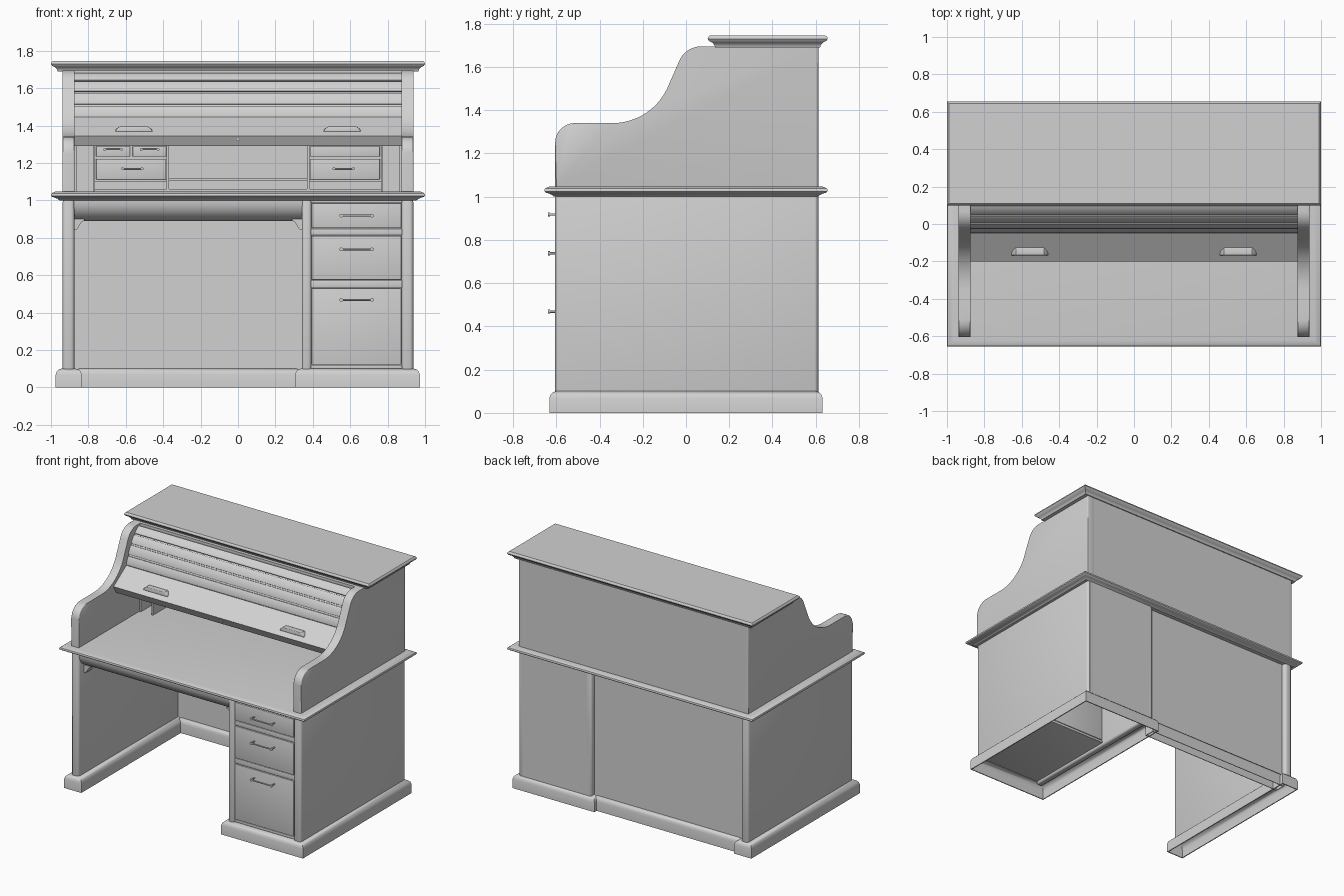
import bpy, bmesh, math
from mathutils import Vector

if "Cube" in bpy.data.objects:
    bpy.data.objects.remove(bpy.data.objects["Cube"])

SHADE = (0.64, 0.64, 0.64, 1)
grey = bpy.data.materials.new("plain_grey")
grey.use_nodes = True
grey.diffuse_color = SHADE
grey.node_tree.nodes["Principled BSDF"].inputs["Base Color"].default_value = SHADE
parts = []


def finish(name, bm):
    bmesh.ops.recalc_face_normals(bm, faces=bm.faces)
    mesh = bpy.data.meshes.new(name)
    bm.to_mesh(mesh)
    bm.free()
    mesh.materials.append(grey)
    obj = bpy.data.objects.new(name, mesh)
    bpy.context.collection.objects.link(obj)
    parts.append(obj)
    return obj


def loft(name, x, y, levels, ring=False):
    """Stack of rectangles; each level is (inset, height). A ring leaves the middle open."""
    bm = bmesh.new()
    loops = [[bm.verts.new(p) for p in ((x[0] + i, y[0] + i, z), (x[1] - i, y[0] + i, z),
                                        (x[1] - i, y[1] - i, z), (x[0] + i, y[1] - i, z))]
             for i, z in levels]
    pairs = list(zip(loops, loops[1:]))
    if ring:
        pairs.append((loops[-1], loops[0]))
    else:
        bm.faces.new(loops[0])
        bm.faces.new(loops[-1])
    for a, b in pairs:
        for k in range(4):
            n = (k + 1) % 4
            bm.faces.new((a[k], a[n], b[n], b[k]))
    return finish(name, bm)


def box(name, x, y, z, bevel=0.0, segments=3):
    bm = bmesh.new()
    bmesh.ops.create_cube(bm, size=1)
    for v in bm.verts:
        v.co = [r[0] + (c + 0.5) * (r[1] - r[0]) for c, r in zip(v.co, (x, y, z))]
    if bevel:
        bmesh.ops.bevel(bm, geom=bm.edges[:], offset=bevel, segments=segments,
                        profile=0.5, affect='EDGES')
    return finish(name, bm)


def prism(name, points, span, axis="x", bevel=0.0):
    """Outline in the plane across the axis, pulled along the span."""
    bm = bmesh.new()
    def at(p, t):
        return (t, p[0], p[1]) if axis == "x" else (p[0], t, p[1])
    ends = [[bm.verts.new(at(p, t)) for p in points] for t in span]
    caps = [bm.faces.new(e) for e in ends]
    for k in range(len(points)):
        n = (k + 1) % len(points)
        bm.faces.new((ends[0][k], ends[0][n], ends[1][n], ends[1][k]))
    if bevel:
        edges = list({e for f in caps for e in f.edges})
        bmesh.ops.bevel(bm, geom=edges, offset=bevel, segments=3, profile=0.5, affect='EDGES')
    return finish(name, bm)


def rod(name, a, b, radius):
    a, b = Vector(a), Vector(b)
    bm = bmesh.new()
    bmesh.ops.create_cone(bm, cap_ends=True, segments=12, radius1=radius, radius2=radius,
                          depth=(b - a).length)
    turn = Vector((0, 0, 1)).rotation_difference(b - a).to_matrix()
    for v in bm.verts:
        v.co = turn @ v.co + (a + b) / 2
    return finish(name, bm)


def pull(name, x, y, z, half, out, r):
    """Bar handle on two posts with round ends."""
    rod(name + "_bar", (x - half, y - out, z), (x + half, y - out, z), r)
    for s in (-1, 1):
        rod(name + "_post", (x + s * half, y, z), (x + s * half, y - out, z), r)
        rod(name + "_end", (x + s * half, y - out - r, z), (x + s * half, y - out + r, z), r * 1.9)


def arc(cy, cz, r, a0, a1, n=8):
    return [(cy + r * math.cos(math.radians(a0 + (a1 - a0) * k / n)),
             cz + r * math.sin(math.radians(a0 + (a1 - a0) * k / n))) for k in range(n + 1)]


# Moulded desktop and crown
edge = [(0.045, 1.0), (0.035, 1.008), (0.022, 1.014), (0.008, 1.018), (0.001, 1.024), (0, 1.03),
        (0.003, 1.037), (0.012, 1.042), (0.022, 1.046), (0.034, 1.048)]
loft("desktop", (-1, 1), (-0.655, 0.655), edge)
loft("crown", (-1, 1), (0.1, 0.655), [(0.035, 1.69), (0.032, 1.7), (0.022, 1.712), (0.006, 1.72),
                                      (0, 1.73), (0.002, 1.738), (0.01, 1.745)])

# Scrolled upper sides and back
scroll = ([(0.612, 1.04), (-0.605, 1.04)] + arc(-0.515, 1.25, 0.09, 180, 90)
          + [(-0.44, 1.34), (-0.36, 1.34)] + arc(-0.34, 1.62, 0.28, 270, 340, 12)
          + arc(0.07, 1.585, 0.11, 160, 90) + [(0.612, 1.695)])
for s, side in ((-1, "right"), (1, "left")):
    prism(side + "_scroll_panel", scroll, (s * 0.875, s * 0.937), bevel=0.006)
box("upper_back", (-0.9, 0.9), (0.575, 0.612), (1.04, 1.695))
box("upper_ceiling", (-0.88, 0.88), (0.11, 0.6), (1.67, 1.695))

# Roll shutter: bottom rail and domed slats
prism("shutter_rail", [(-0.2, 1.345), (-0.17, 1.29), (-0.02, 1.4), (-0.05, 1.445)], (-0.875, 0.875))
joints = [Vector(p) for p in ((-0.05, 1.44), (-0.028, 1.51), (0.003, 1.58), (0.045, 1.64), (0.1, 1.685))]
for a, b in zip(joints, joints[1:]):
    along = b - a
    out = Vector((-along.y, along.x)).normalized()
    dome = [a + along * t + out * h for t, h in ((0.0, -0.025), (0.0, -0.009), (0.08, -0.009),
            (0.08, 0.0), (0.25, 0.004), (0.75, 0.004), (0.93, 0.0), (0.93, -0.009),
            (1.0, -0.009), (1.0, -0.025))]
    prism("shutter_slat", dome, (-0.875, 0.875))
for x in (-0.557, 0.557):
    prism("shutter_grip", [(x - 0.1, 1.366), (x + 0.1, 1.366), (x + 0.095, 1.38), (x + 0.075, 1.395),
                           (x - 0.075, 1.395), (x - 0.095, 1.38)], (-0.168, -0.125), "y", 0.005)
rod("shutter_lock", (0, -0.197, 1.324), (0, -0.17, 1.324), 0.008)

# Pigeonhole cabinet, set well back, with open side cells further forward
FACE = 0.32
box("pigeonhole_top", (-0.875, 0.875), (FACE, 0.58), (1.29, 1.305))
box("pigeonhole_shelf", (-0.765, 0.765), (FACE, 0.58), (1.048, 1.06))
box("middle_shelf", (-0.37, 0.37), (FACE + 0.02, 0.58), (1.105, 1.117))
for s in (-1, 1):
    box("bank_divider", sorted((s * 0.37, s * 0.381)), (FACE, 0.58), (1.048, 1.3))
    for x in (0.765, 0.862):
        box("side_cell_wall", sorted((s * x, s * (x + 0.011))), (0.1, 0.58), (1.048, 1.3))
    box("side_cell_top", sorted((s * 0.765, s * 0.873)), (0.1, 0.58), (1.29, 1.305))
    box("small_drawer", sorted((s * 0.384, s * 0.758)), (FACE + 0.005, 0.55), (1.112, 1.222), 0.002)
    box("drawer_rail", sorted((s * 0.375, s * 0.77)), (FACE + 0.015, 0.55), (1.1, 1.29))
    pull("small_pull", s * 0.565, FACE + 0.005, 1.17, 0.052, 0.02, 0.004)
for x in (-0.668, -0.473):
    box("letter_drawer", (x - 0.09, x + 0.09), (FACE + 0.005, 0.55), (1.234, 1.289), 0.002)
    pull("letter_pull", x, FACE + 0.005, 1.272, 0.045, 0.02, 0.004)
box("wide_letter_drawer", (0.384, 0.758), (FACE + 0.005, 0.55), (1.234, 1.289), 0.002)

# Lower carcass: end panels, pedestal walls, knee-space back
box("end_panel_right", (-0.937, -0.875), (-0.605, 0.612), (0.08, 1.01), 0.018)
box("end_panel_left", (0.875, 0.937), (-0.605, 0.612), (0.08, 1.01), 0.018)
box("pedestal_inner_wall", (0.342, 0.392), (-0.605, 0.612), (0.08, 1.01), 0.015)
box("pedestal_back", (0.36, 0.92), (0.575, 0.612), (0.08, 1.01))
box("knee_back", (-0.9, 0.36), (0.55, 0.58), (0.08, 1.01))

# Plinths: thin skirting shells, open underneath
skirt = [(0, 0), (0, 0.068), (0.006, 0.085), (0.018, 0.096), (0.038, 0.102),
         (0.042, 0.094), (0.022, 0.086), (0.011, 0.075), (0.007, 0.062), (0.007, 0)]
loft("pedestal_plinth", (0.305, 0.972), (-0.632, 0.632), skirt, True)
loft("end_plinth", (-0.975, -0.835), (-0.632, 0.632), skirt, True)
loft("back_plinth", (-0.87, 0.335), (0.525, 0.605), [(i * 0.7, z) for i, z in skirt], True)

# Pedestal drawers, rails and handles
for z0, z1, hz in ((0.122, 0.53, 0.468), (0.575, 0.81, 0.738), (0.852, 0.985, 0.918)):
    box("drawer", (0.394, 0.873), (-0.598, 0.12), (z0, z1), 0.003)
    pull("drawer_pull", 0.634, -0.598, hz, 0.082, 0.036, 0.005)
for z0, z1 in ((0.1, 0.12), (0.533, 0.572), (0.813, 0.849), (0.988, 1.005)):
    box("pedestal_rail", (0.39, 0.877), (-0.596, 0.12), (z0, z1), 0.004)

# Knee apron with rounded underside and corner brackets
cove = arc(-0.49, 1.0, 0.11, 180, 262) + [(-0.47, 0.89), (-0.47, 1.0)]
prism("knee_apron", cove, (-0.876, 0.345))
for x, s in ((-0.876, 1), (0.343, -1)):
    prism("apron_bracket", [(x, 0.9), (x, 0.845), (x + s * 0.015, 0.845), (x + s * 0.04, 0.885),
                            (x + s * 0.055, 0.892), (x + s * 0.055, 0.9)], (-0.545, -0.475), "y")

# Smooth shading with crisp edges
bpy.ops.object.select_all(action='DESELECT')
for obj in parts:
    obj.select_set(True)
bpy.context.view_layer.objects.active = parts[0]
bpy.ops.object.shade_smooth_by_angle(angle=math.radians(35))
